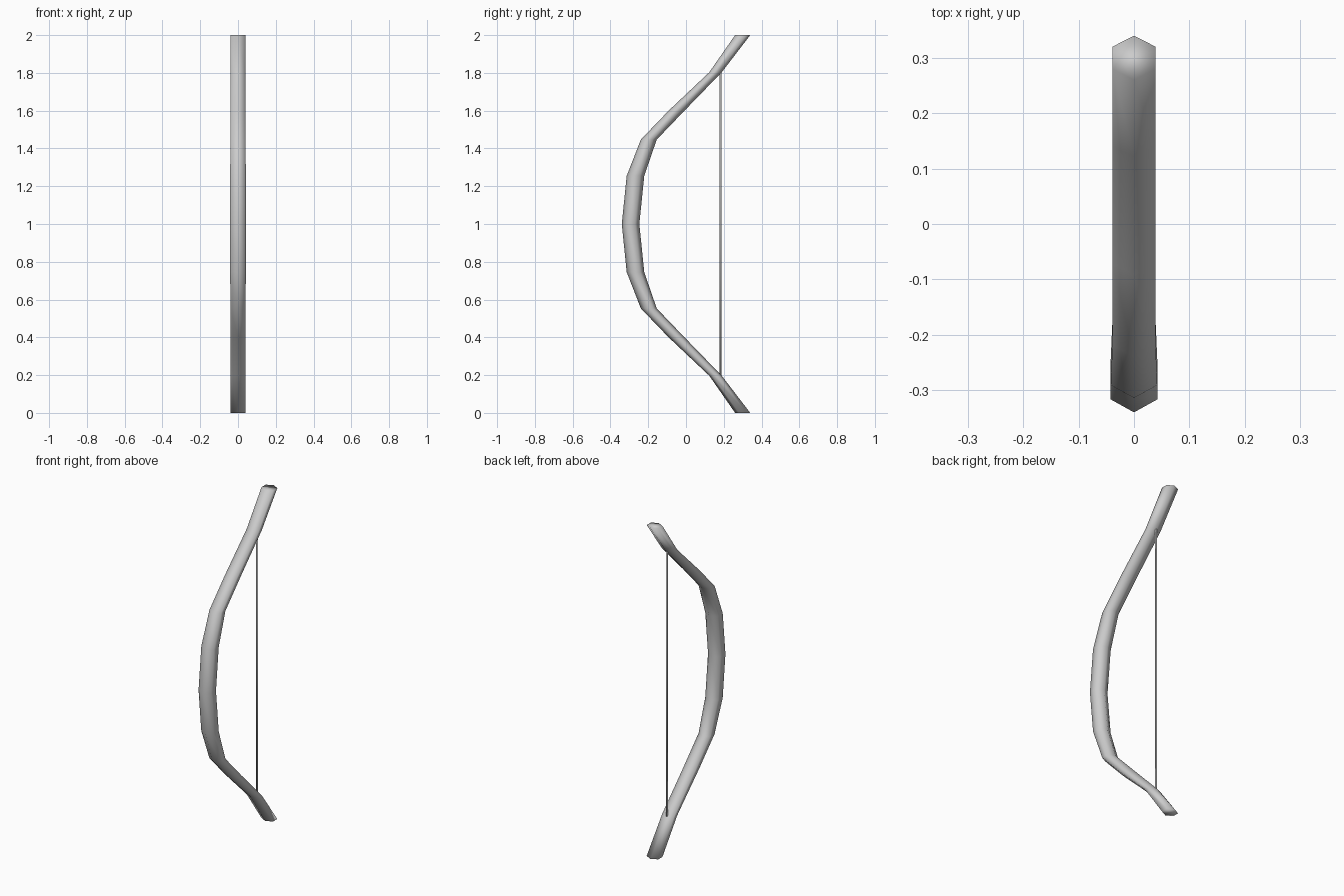
import bpy, bmesh
from math import sin, cos, pi

if "Cube" in bpy.data.objects:
    bpy.data.objects.remove(bpy.data.objects["Cube"])


def loft(name, sections, sides):
    """Skin horizontal rings (z, y_outer, y_inner, half_width) into a capped, smooth tube."""
    bm = bmesh.new()
    rings = []
    for z, y0, y1, w in sections:
        c, r = (y0 + y1) / 2, (y1 - y0) / 2
        ring = []
        for i in range(sides):
            a = 2 * pi * i / sides
            # side corners reach the full half width
            ring.append(bm.verts.new((w * sin(a) / sin(pi / 3), c + r * cos(a), z)))
        rings.append(ring)
    for a, b in zip(rings, rings[1:]):
        for i in range(sides):
            j = (i + 1) % sides
            bm.faces.new((a[i], a[j], b[j], b[i]))
    bm.faces.new(rings[0])
    bm.faces.new(rings[-1])
    bmesh.ops.recalc_face_normals(bm, faces=bm.faces[:])
    for f in bm.faces:
        f.smooth = True
    mesh = bpy.data.meshes.new(name)
    bm.to_mesh(mesh)
    bm.free()
    ob = bpy.data.objects.new(name, mesh)
    bpy.context.collection.objects.link(ob)
    return ob


# Bow stave: upper limb from grip to tip, mirrored for the lower limb
upper = [
    (1.00, -0.340, -0.247, 0.042),
    (1.255, -0.314, -0.221, 0.042),
    (1.447, -0.239, -0.155, 0.039),
    (1.60, -0.092, -0.008, 0.039),
    (1.803, 0.123, 0.189, 0.039),
    (2.00, 0.260, 0.340, 0.039),
]
lower = [(2 - z, a, b, w) for z, a, b, w in reversed(upper[1:])]
loft("bow_stave", lower + upper, 6)

# String between the limb bends
loft("bow_string", [(0.20, 0.178, 0.189, 0.005), (1.80, 0.178, 0.189, 0.005)], 6)
